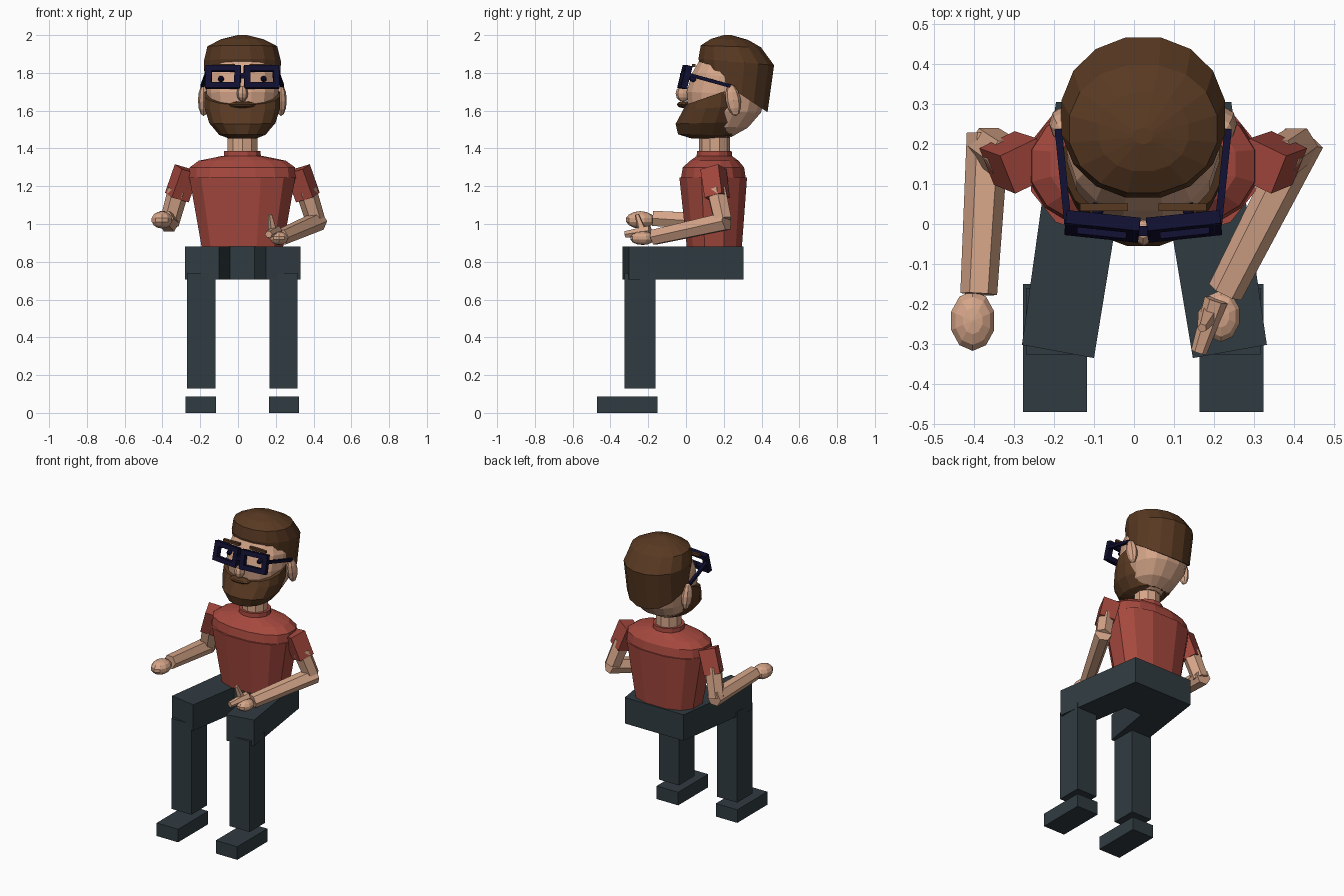
import bpy, bmesh, math
from mathutils import Matrix, Vector

CX = 0.023  # body centre line


def material(name, rgb):
    m = bpy.data.materials.new(name)
    m.diffuse_color = (*rgb, 1)
    return m


SKIN = material("skin", (0.67, 0.38, 0.25))
HAIR = material("brown hair", (0.098, 0.041, 0.016))
SHIRT = material("red shirt", (0.376, 0.065, 0.048))
PANTS = material("dark slate", (0.030, 0.044, 0.053))
NAVY = material("navy frame", (0.0052, 0.0048, 0.030))


def finish(name, bm, mat):
    bmesh.ops.recalc_face_normals(bm, faces=bm.faces)
    me = bpy.data.meshes.new(name)
    bm.to_mesh(me)
    bm.free()
    me.materials.append(mat)
    ob = bpy.data.objects.new(name, me)
    bpy.context.collection.objects.link(ob)
    return ob


def skin_rings(name, rings, mat):
    """Bridge equal rings of points and cap both ends."""
    bm = bmesh.new()
    vs = [[bm.verts.new(p) for p in r] for r in rings]
    n = len(vs[0])
    for a, b in zip(vs, vs[1:]):
        for i in range(n):
            j = (i + 1) % n
            bm.faces.new((a[i], a[j], b[j], b[i]))
    bm.faces.new(vs[0])
    bm.faces.new(vs[-1])
    return finish(name, bm, mat)


def loft(name, rings, mat, n=16, e=2.0):
    """Each ring: front y, front z, back y, back z, half width."""
    out = []
    for yf, zf, yb, zb, rx in rings:
        pts = []
        for i in range(n):
            a = 2 * math.pi * (i + 0.5) / n
            c, s = math.cos(a), math.sin(a)
            c = math.copysign(abs(c) ** (2 / e), c)
            s = math.copysign(abs(s) ** (2 / e), s)
            t = (1 + s) / 2
            pts.append((CX + rx * c, yf + (yb - yf) * t, zf + (zb - zf) * t))
        out.append(pts)
    return skin_rings(name, out, mat)


def limb(name, p0, p1, r0, r1, mat, n=6, roll=0.0, flat=1.0):
    """Tapered prism between two points."""
    p0, p1 = Vector(p0), Vector(p1)
    d = (p1 - p0).normalized()
    u = d.cross(Vector((0, 1, 0)) if abs(d.y) < 0.7 else Vector((0, 0, 1))).normalized()
    v = d.cross(u)
    ang = [roll + 2 * math.pi * i / n for i in range(n)]
    return skin_rings(name, [[p + r * (u * math.cos(a) * flat + v * math.sin(a)) for a in ang]
                             for p, r in ((p0, r0), (p1, r1))], mat)


def ball(name, loc, radii, mat, seg=10, rings=7, rot=0.0):
    bm = bmesh.new()
    m = Matrix.Translation(loc) @ Matrix.Rotation(rot, 4, 'X') @ Matrix.Diagonal((*radii, 1))
    bmesh.ops.create_uvsphere(bm, u_segments=seg, v_segments=rings, radius=1, matrix=m)
    return finish(name, bm, mat)


def boxes(name, parts, mat, frame=Matrix()):
    """Several boxes (centre, size) in one local frame."""
    bm = bmesh.new()
    for c, s in parts:
        bmesh.ops.create_cube(bm, size=1, matrix=frame @ Matrix.Translation(c) @ Matrix.Diagonal((*s, 1)))
    return finish(name, bm, mat)


# Pelvis and thighs: one splayed outline, extruded
outline = [(-0.28, -0.302), (-0.10, -0.335), (-0.042, 0.02), (0.088, 0.02),
           (0.147, -0.335), (0.332, -0.302), (0.243, 0.305), (-0.195, 0.305)]
skin_rings("thighs", [[(x, y, z) for x, y in outline] for z in (0.705, 0.88)], PANTS)

for side, sx in (("right", -1), ("left", 1)):
    # Shins and shoes
    x = CX + sx * 0.2175
    boxes(side + "_shin", [((x, -0.243, 0.435), (0.15, 0.165, 0.61))], PANTS)
    boxes(side + "_shoe", [((x + sx * 0.003, -0.31, 0.044), (0.16, 0.32, 0.088))], PANTS)

    # Sleeve, ear and eye
    limb(side + "_sleeve", (CX + sx * 0.293, 0.145, 1.29), (CX + sx * 0.347, 0.165, 1.14),
         0.074, 0.072, SHIRT, 4, math.radians(45 + sx * 25))
    ball(side + "_ear", (CX + sx * 0.205, 0.25, 1.655), (0.03, 0.04, 0.085), SKIN, 8, 6, math.radians(10))
    ball(side + "_eye", (CX + sx * 0.113, 0.038, 1.768), (0.016, 0.022, 0.016), NAVY, 8, 6)
    boxes(side + "_eyebrow", [((CX + sx * 0.098, 0.042, 1.84), (0.12, 0.018, 0.016))], HAIR)

    # Spectacle rim and temple
    rim = (Matrix.Translation((CX + sx * 0.102, -0.006, 1.778)) @
           Matrix.Rotation(sx * math.radians(6), 4, 'Z') @ Matrix.Rotation(math.radians(-14), 4, 'X'))
    boxes(side + "_rim", [((0, 0, 0.047), (0.185, 0.034, 0.03)), ((0, 0, -0.047), (0.185, 0.034, 0.03)),
                          ((-0.077, 0, 0), (0.032, 0.034, 0.07)), ((0.077, 0, 0), (0.032, 0.034, 0.07))],
          NAVY, rim)
    limb(side + "_temple", (CX + sx * 0.188, 0.0, 1.795), (CX + sx * 0.212, 0.235, 1.73),
         0.013, 0.013, NAVY, 4, math.pi / 4)

boxes("bridge", [((CX, -0.018, 1.785), (0.04, 0.025, 0.03))], NAVY)

# Shirt
loft("shirt_body", [(0.0, 0.88, 0.30, 0.88, 0.222), (-0.04, 1.245, 0.328, 1.245, 0.288)], SHIRT, 12, 2.5)
loft("shirt_yoke", [(-0.03, 1.24, 0.32, 1.24, 0.288), (-0.02, 1.30, 0.31, 1.30, 0.283),
                    (0.02, 1.335, 0.28, 1.335, 0.235), (0.055, 1.36, 0.245, 1.36, 0.11)], SHIRT, 16, 2.3)
loft("collar", [(0.052, 1.345, 0.248, 1.345, 0.102), (0.055, 1.387, 0.245, 1.387, 0.1)], SHIRT, 12)

# Neck and skull
loft("neck", [(0.07, 1.37, 0.232, 1.37, 0.083), (0.07, 1.52, 0.232, 1.52, 0.083)], SKIN, 10)
loft("skull", [(0.10, 1.46, 0.24, 1.46, 0.07), (0.03, 1.52, 0.33, 1.51, 0.14), (0.01, 1.60, 0.40, 1.59, 0.18),
               (0.0, 1.70, 0.425, 1.68, 0.194), (0.03, 1.80, 0.43, 1.76, 0.194),
               (0.065, 1.86, 0.40, 1.80, 0.17)], SKIN, 16, 2.4)
ball("nose", (CX, -0.015, 1.69), (0.03, 0.04, 0.042), SKIN, 8, 6)

# Swept-back hair cap
loft("hair", [(0.075, 1.83, 0.435, 1.59, 0.198), (0.062, 1.875, 0.47, 1.84, 0.208),
              (0.075, 1.945, 0.40, 1.935, 0.188), (0.13, 1.98, 0.33, 1.975, 0.115),
              (0.20, 2.0, 0.24, 2.0, 0.025)], HAIR, 16, 2.1)

# Beard and moustache
loft("beard", [(0.03, 1.452, 0.22, 1.455, 0.075), (-0.045, 1.475, 0.26, 1.47, 0.125),
               (-0.058, 1.53, 0.29, 1.54, 0.178), (-0.02, 1.60, 0.31, 1.63, 0.203),
               (-0.005, 1.63, 0.31, 1.74, 0.203)], HAIR, 16, 2.2)
ball("moustache", (CX, -0.012, 1.632), (0.075, 0.036, 0.018), HAIR, 10, 6)

# Right arm: forearm level, pointing forward
limb("right_upper_arm", (-0.315, 0.16, 1.18), (-0.365, 0.195, 1.0), 0.056, 0.052, SKIN)
limb("right_forearm", (-0.365, 0.225, 1.005), (-0.388, -0.175, 1.03), 0.053, 0.046, SKIN)
ball("right_hand", (-0.403, -0.242, 1.022), (0.058, 0.077, 0.046), SKIN)

# Left arm: forearm turned inward over the lap
limb("left_upper_arm", (0.36, 0.16, 1.18), (0.41, 0.195, 1.02), 0.056, 0.052, SKIN)
limb("left_forearm", (0.425, 0.215, 1.015), (0.228, -0.17, 0.93), 0.053, 0.045, SKIN)
ball("left_hand", (0.217, -0.23, 0.925), (0.05, 0.066, 0.036), SKIN)
limb("left_fingers", (0.205, -0.19, 0.965), (0.162, -0.32, 0.945), 0.03, 0.02, SKIN)
limb("left_thumb", (0.19, -0.22, 0.93), (0.17, -0.26, 1.05), 0.03, 0.012, SKIN, 5)
